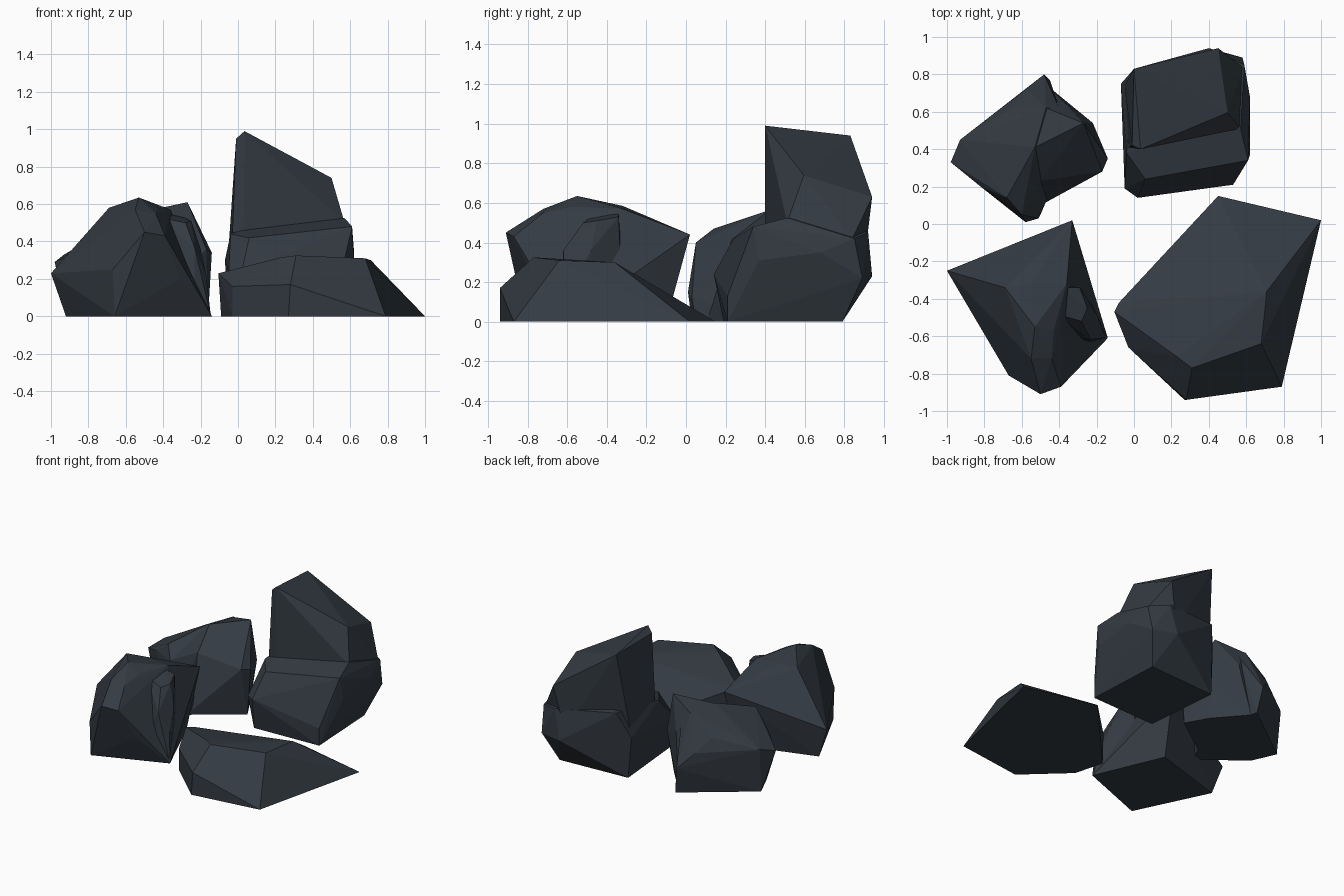
import bpy, bmesh, math

stone = bpy.data.materials.new("dark_slate")
stone.diffuse_color = (0.034, 0.043, 0.055, 1)


def chunk(name, base, crown):
    """Flat-faced stone: convex hull of a ground outline and upper corners."""
    bm = bmesh.new()
    for x, y in base:
        bm.verts.new((x, y, 0))
    for p in crown:
        bm.verts.new(p)
    out = bmesh.ops.convex_hull(bm, input=bm.verts[:])
    junk = {g for g in out["geom_interior"] + out["geom_unused"]
            if isinstance(g, bmesh.types.BMVert) and g.is_valid}
    bmesh.ops.delete(bm, geom=list(junk), context='VERTS')
    bmesh.ops.dissolve_limit(bm, angle_limit=math.radians(3),
                             verts=bm.verts[:], edges=bm.edges[:])
    bmesh.ops.recalc_face_normals(bm, faces=bm.faces[:])
    me = bpy.data.meshes.new(name)
    bm.to_mesh(me)
    bm.free()
    me.materials.append(stone)
    ob = bpy.data.objects.new(name, me)
    bpy.context.collection.objects.link(ob)
    return ob


def fuse(body, lobe):
    """Merge a second chunk into a rock and drop the helper."""
    mod = body.modifiers.new("fuse", 'BOOLEAN')
    mod.operation, mod.solver, mod.object = 'UNION', 'EXACT', lobe
    bpy.context.view_layer.objects.active = body
    bpy.ops.object.modifier_apply(modifier=mod.name)
    bpy.data.objects.remove(lobe)


# Low flat slab, front right
chunk("flat_rock",
      [(-.09, -.44), (.03, -.38), (.45, .15), (1, .02), (.79, -.87), (.27, -.94), (-.03, -.66)],
      [(-.105, -.47, .23), (-.08, -.42, .22), (-.03, -.66, .16), (.28, -.94, .17),
       (.03, -.38, .17), (.23, -.71, .315), (.31, -.77, .325), (.68, -.64, .31), (.71, -.36, .30)])

# Tall stepped rock, back right: ledge block plus upper spire
tall = chunk("tall_rock",
             [(0, .19), (.53, .21), (.5, .79), (-.05, .76)],
             [(.02, .14, .24), (-.05, .19, .23), (.53, .21, .13), (.06, .24, .42),
              (.61, .34, .48), (.03, .40, .46), (.57, .51, .525), (.62, .37, .31),
              (.62, .68, .35), (.58, .89, .22), (.40, .94, .23), (-.07, .75, .3),
              (-.04, .38, .44), (0, .83, .5), (.45, .92, .45), (.59, .85, .42)])
fuse(tall, chunk("spire",
                 [],
                 [(.035, .40, .99), (.50, .595, .74), (.45, .94, .63), (0, .83, .94),
                  (.03, .40, .44), (.57, .51, .50), (.58, .84, .42), (.38, .90, .3),
                  (-.01, .42, .95), (-.05, .74, .37), (-.03, .41, .44)]))

# Ridged rock, back left: long ridge plus shoulder
ridge = chunk("ridged_rock",
              [(-.92, .42), (-.45, .77), (-.35, .4), (-.5, .05), (-.57, .03), (-.84, .24)],
              [(-.98, .33, .29), (-.93, .45, .33), (-.82, .20, .36), (-.68, .14, .47),
               (-.60, .05, .40), (-.58, .01, .15), (-.51, .03, .12), (-.50, .23, .42),
               (-.53, .41, .56), (-.47, .62, .55), (-.65, .62, .41), (-.58, .72, .31),
               (-.48, .80, .2), (-.40, .62, .5)])
fuse(ridge, chunk("shoulder",
                  [(-.16, .34), (-.25, .50), (-.44, .72), (-.6, .4), (-.5, .1)],
                  [(-.53, .41, .555), (-.27, .54, .61), (-.17, .28, .36), (-.50, .23, .415),
                   (-.14, .35, .34), (-.21, .45, .38), (-.22, .54, .32), (-.38, .66, .40),
                   (-.47, .62, .545)]))

# Cracked rock, front left: main block plus side lobe
cracked = chunk("cracked_rock",
                [(-.92, -.27), (-.36, -.10), (-.14, -.61), (-.66, -.81)],
                [(-1, -.25, .23), (-.33, .02, .44), (-.69, -.34, .58), (-.55, -.32, .585),
                 (-.36, -.32, .57), (-.53, -.55, .635), (-.43, -.57, .58), (-.55, -.72, .57),
                 (-.44, -.72, .55), (-.50, -.91, .45), (-.39, -.87, .43), (-.67, -.81, .25),
                 (-.77, -.60, .29), (-.34, -.09, .25), (-.31, -.76, .2)])
fuse(cracked, chunk("side_lobe",
                    [(-.145, -.605), (-.24, -.64), (-.45, -.6), (-.45, -.3), (-.28, -.32)],
                    [(-.40, -.34, .555), (-.29, -.34, .53), (-.25, -.45, .51), (-.28, -.52, .50),
                     (-.20, -.48, .36), (-.17, -.57, .22), (-.23, -.62, .36), (-.42, -.48, .53)]))
